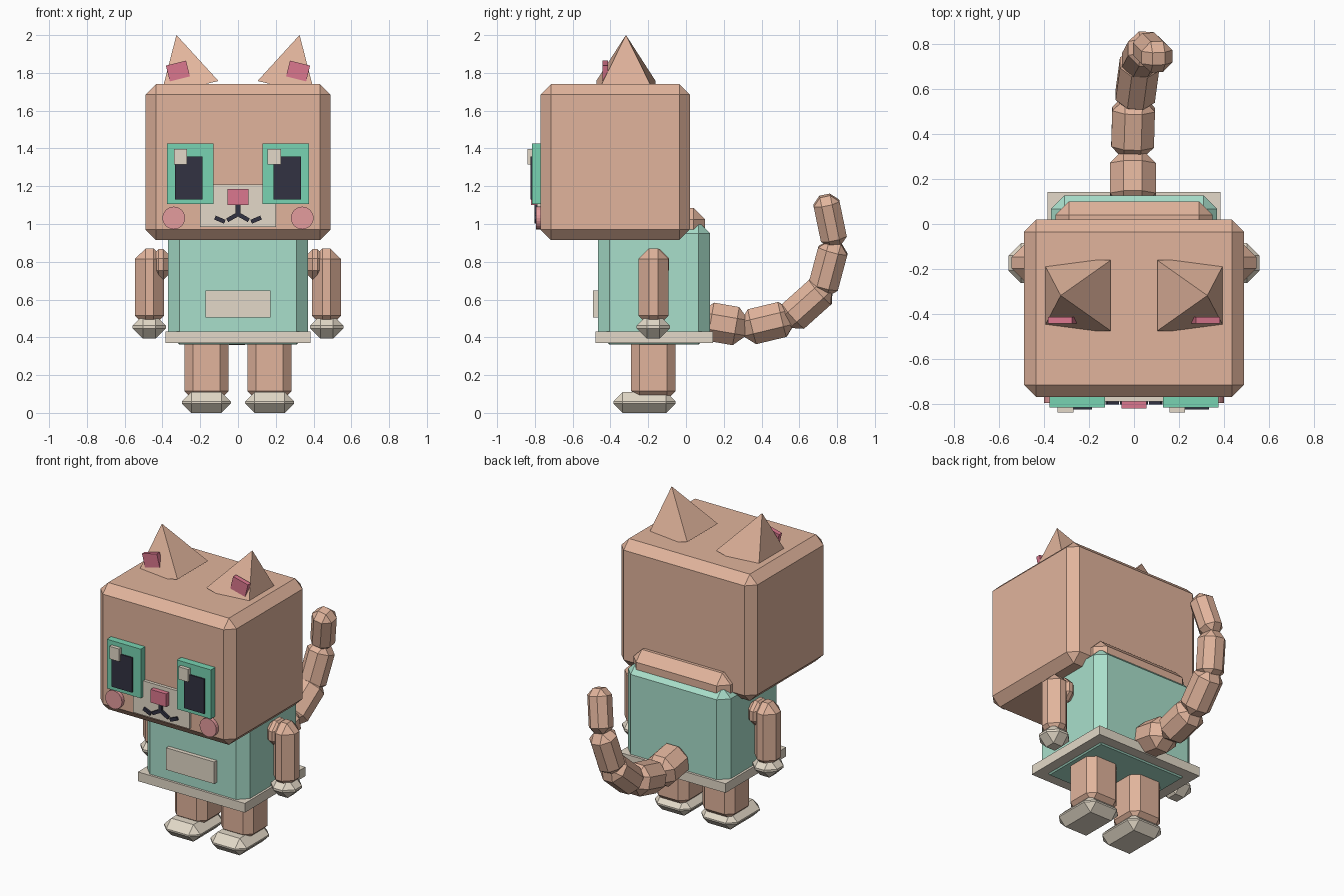
import bpy, bmesh, math
from mathutils import Vector, Matrix

default = bpy.data.objects.get("Cube")
if default:
    bpy.data.objects.remove(default)


def material(name, rgb):
    """Flat material from 0-255 display colour, stored as linear."""
    linear = [(c / 255 / 12.92) if c < 11 else ((c / 255 + 0.055) / 1.055) ** 2.4 for c in rgb]
    m = bpy.data.materials.new(name)
    m.use_nodes = True
    m.diffuse_color = (*linear, 1)
    m.node_tree.nodes["Principled BSDF"].inputs["Base Color"].default_value = (*linear, 1)
    return m


FUR = material("tan fur", (225, 180, 156))
SHIRT = material("mint shirt", (169, 223, 203))
CREAM = material("cream", (227, 217, 200))
IRIS = material("green iris", (120, 211, 178))
DARK = material("dark navy", (50, 50, 66))
PINK = material("rose pink", (219, 119, 142))
BLUSH = material("blush pink", (228, 156, 158))


def finish(name, bm, mat, matrix):
    mesh = bpy.data.meshes.new(name)
    bm.to_mesh(mesh)
    bm.free()
    mesh.materials.append(mat)
    ob = bpy.data.objects.new(name, mesh)
    ob.matrix_world = matrix
    bpy.context.collection.objects.link(ob)
    return ob


def block(name, mat, size, matrix, chamfer=0):
    """Box with optional single-step chamfer."""
    bm = bmesh.new()
    bmesh.ops.create_cube(bm, size=1)
    bmesh.ops.scale(bm, vec=size, verts=bm.verts)
    if chamfer:
        bmesh.ops.bevel(bm, geom=bm.edges[:], offset=chamfer, segments=1,
                        affect='EDGES', profile=0.5)
    return finish(name, bm, mat, matrix)


def box(name, mat, x, y, z, chamfer=0, tilt=0):
    """Box from (min, max) ranges, optionally tilted about y."""
    ranges = (x, y, z)
    centre = Vector([(a + b) / 2 for a, b in ranges])
    size = [abs(b - a) for a, b in ranges]
    return block(name, mat, size, Matrix.Translation(centre) @ Matrix.Rotation(tilt, 4, 'Y'), chamfer)


def beam(name, mat, a, b, width, depth, chamfer=0):
    """Box running from a to b, kept level across x where possible."""
    a, b = Vector(a), Vector(b)
    along = (b - a).normalized()
    side = along.cross(Vector((0, 1, 0)) if abs(along.y) < 0.01 else Vector((1, 0, 0))).normalized()
    rot = Matrix((side, along.cross(side), along)).transposed().to_4x4()
    return block(name, mat, (width, depth, (b - a).length),
                 Matrix.Translation((a + b) / 2) @ rot, chamfer)


def cone(name, mat, sides, r1, r2, depth, matrix):
    bm = bmesh.new()
    bmesh.ops.create_cone(bm, cap_ends=True, segments=sides, radius1=r1, radius2=r2, depth=depth)
    return finish(name, bm, mat, matrix)


# Head, torso and clothes
box("head", FUR, (-.49, .49), (-.77, .02), (.915, 1.74), .055)
box("torso", FUR, (-.35, .35), (-.44, .10), (.45, 1.085), .06)
box("shirt", SHIRT, (-.37, .37), (-.465, .127), (.362, 1.01), .06)
box("shirt_hem", CREAM, (-.385, .385), (-.48, .143), (.37, .43))
box("chest_patch", CREAM, (-.173, .173), (-.492, -.455), (.505, .648))

# Muzzle, nose and mouth
box("muzzle", CREAM, (-.202, .202), (-.79, -.76), (.985, 1.21))
box("nose", PINK, (-.056, .056), (-.82, -.78), (1.10, 1.185))
box("mouth_stem", DARK, (-.012, .012), (-.802, -.78), (1.04, 1.10))

for s, side in ((1, "left"), (-1, "right")):
    def px(a, b):
        return tuple(sorted((s * a, s * b)))

    # Ears lean outwards
    lean = s * math.radians(14)
    ear = (Matrix.Translation((s * .291, -.318, 1.86)) @ Matrix.Rotation(lean, 4, 'Y')
           @ Matrix.Rotation(math.pi / 4, 4, 'Z'))
    cone(side + "_ear", FUR, 4, .222, 0, .29, ear)
    box(side + "_inner_ear", PINK, px(.263, .373), (-.443, -.413), (1.767, 1.853), tilt=lean)

    # Eyes, with both glints on the same side
    box(side + "_iris", IRIS, px(.13, .375), (-.815, -.76), (1.105, 1.425))
    box(side + "_pupil", DARK, px(.187, .333), (-.824, -.81), (1.13, 1.357))
    glint = .192 if s > 0 else -.305
    box(side + "_glint", CREAM, (glint - .035, glint + .035), (-.838, -.81), (1.315, 1.397))

    # Cheek disc and mouth strokes
    cone(side + "_cheek", BLUSH, 24, .06, .06, .03,
         Matrix.Translation((s * .34, -.78, 1.032)) @ Matrix.Rotation(math.pi / 2, 4, 'X'))
    beam(side + "_mouth_inner", DARK, (0, -.791, 1.052), (s * .057, -.791, 1.02), .022, .022)
    beam(side + "_mouth_outer", DARK, (s * .07, -.791, 1.012), (s * .122, -.791, 1.034), .022, .022)

    # Arm, shoulder and hand
    box(side + "_shoulder", FUR, px(.345, .47), (-.25, -.09), (.705, .868), .05)
    box(side + "_arm", FUR, px(.392, .545), (-.252, -.092), (.46, .87), .055)
    box(side + "_hand", CREAM, px(.382, .558), (-.262, -.085), (.393, .517), .055)

    # Leg and shoe
    box(side + "_leg", FUR, px(.05, .284), (-.29, -.055), (.07, .45), .045)
    box(side + "_shoe", CREAM, px(.037, .297), (-.385, -.055), (0, .11), .05)

# Tail: chained chamfered segments, thinner toward the tip
segments = (
    ((-.005, .07, .493), (-.005, .325, .449), .205),
    ((-.008, .295, .443), (0, .565, .508), .19),
    ((0, .53, .478), (.03, .75, .675), .175),
    ((.02, .715, .625), (.06, .79, .905), .16),
    ((.055, .79, .885), (.11, .735, 1.15), .14),
)
for i, (a, b, width) in enumerate(segments, 1):
    beam(f"tail_segment_{i}", FUR, a, b, width, width, width * .3)
